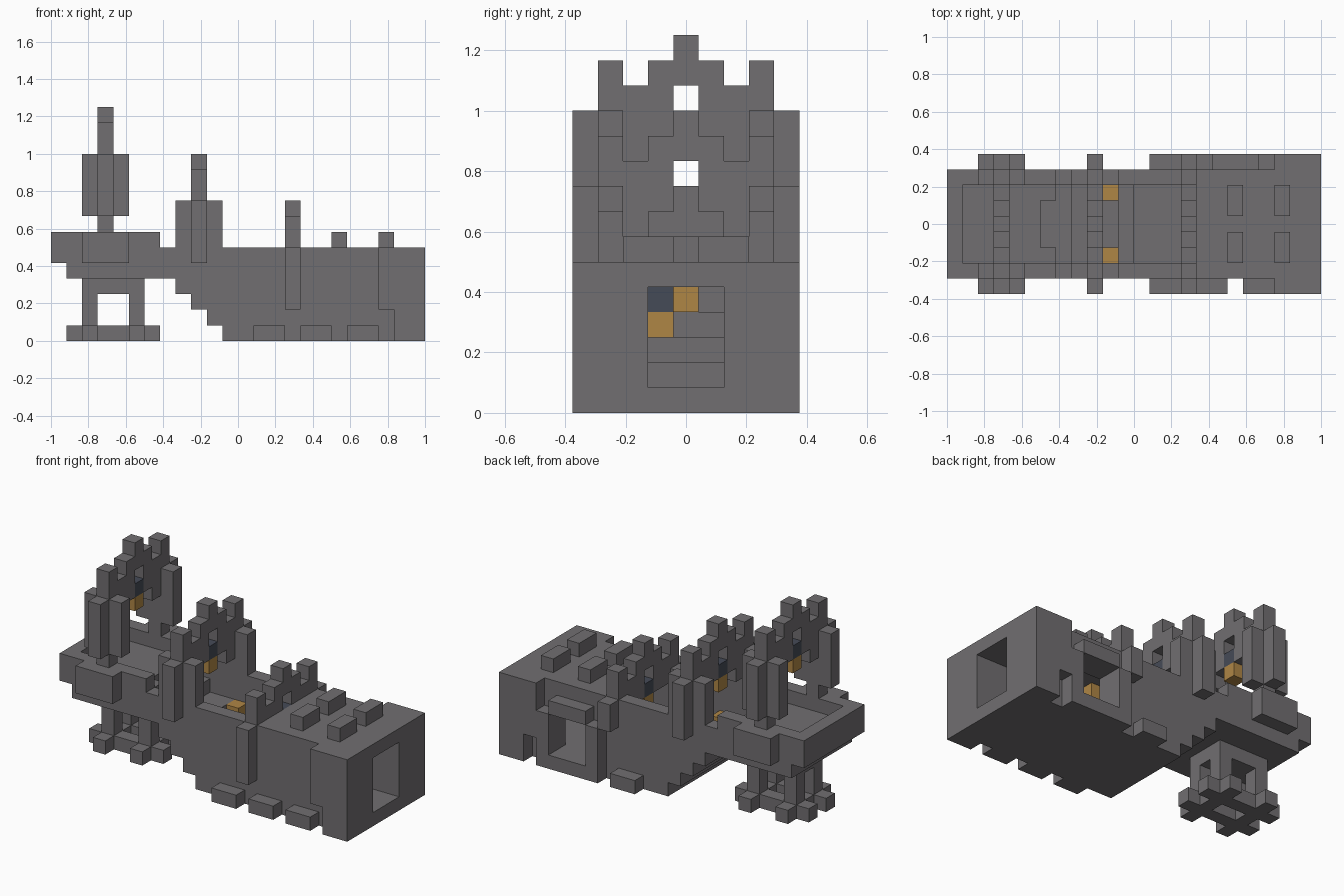
import bpy
import bmesh
from mathutils import Vector

cube = bpy.data.objects.get("Cube")
if cube:
    bpy.data.objects.remove(cube, do_unlink=True)

UNIT = 1 / 12
WIDTH = 9
ORIGIN = Vector((12, WIDTH / 2, 0))


def make_material(name, colour):
    material = bpy.data.materials.new(name)
    material.use_nodes = True
    material.diffuse_color = (*colour, 1)
    shader = next(n for n in material.node_tree.nodes if n.type == "BSDF_PRINCIPLED")
    shader.inputs["Base Color"].default_value = (*colour, 1)
    shader.inputs["Roughness"].default_value = 0.9
    return material


stone = make_material("grey stone", (0.165, 0.158, 0.165))
glow = make_material("amber glow", (0.43, 0.24, 0.06))
iron = make_material("dark iron", (0.06, 0.07, 0.095))

parts = {}


def box(x, y, z):
    """All grid cells between the given (start, end) pairs."""
    return {(i, j, k) for i in range(*x) for j in range(*y) for k in range(*z)}


def both_sides(cells):
    """Cells together with their mirror image across the length."""
    return cells | {(i, WIDTH - 1 - j, k) for i, j, k in cells}


def add_part(name, cells, material=stone):
    parts[name] = (cells, material)


def build_part(name, cells, material, occupied):
    """Skin the cells, leaving out faces hidden against neighbours."""
    bm = bmesh.new()
    for cell in sorted(cells):
        for axis in range(3):
            for side in (0, 1):
                step = [0, 0, 0]
                step[axis] = 2 * side - 1
                if tuple(c + s for c, s in zip(cell, step)) in occupied:
                    continue
                u, v = (axis + 1) % 3, (axis + 2) % 3
                corners = []
                for a, b in ((0, 0), (1, 0), (1, 1), (0, 1)):
                    p = Vector(cell)
                    p[axis] += side
                    p[u] += a
                    p[v] += b
                    corners.append(bm.verts.new((p - ORIGIN) * UNIT))
                bm.faces.new(corners if side else corners[::-1])
    bmesh.ops.remove_doubles(bm, verts=bm.verts, dist=UNIT / 100)
    bmesh.ops.dissolve_limit(bm, angle_limit=0.01, verts=bm.verts, edges=bm.edges)
    mesh = bpy.data.meshes.new(name)
    bm.to_mesh(mesh)
    bm.free()
    mesh.materials.append(material)
    bpy.context.collection.objects.link(bpy.data.objects.new(name, mesh))


full, hull, inner, middle = (0, 9), (1, 8), (2, 7), (3, 6)

# Main hall: stepped underside, open deck, hollow room
hall = box((7, 24), hull, (5, 6)) | box((7, 24), hull, (4, 5))
for level in range(4):
    hall |= box((11 - level, 24), hull, (level, level + 1))
hall -= box((12, 21), inner, (1, 5))
hall -= box((8, 16), inner, (4, 6)) | box((7, 8), inner, (5, 6))
for step in (1, 2):
    hall -= box((9 + step, 12), inner, (4 - step, 4))
hall -= box((17, 20), (7, 8), (1, 4))

# End block with a doorway and a notch at the foot
block = box((21, 24), full, (0, 6))
block -= both_sides(box((21, 22), (0, 1), (0, 2)))
hall -= box((21, 24), middle, (1, 5))
block -= hall | box((21, 24), middle, (1, 5))
add_part("main_hall", hall)
add_part("end_block", block)

# Roof studs
studs = set()
for x in (18, 21):
    studs |= both_sides(box((x, x + 1), (2, 4), (6, 7)))
add_part("roof_studs", studs)

# Footings along the walls
footings = both_sides(box((13, 15), (0, 1), (0, 1)))
for x in (16, 19):
    footings |= box((x, x + 2), (0, 1), (0, 1))
add_part("wall_footings", footings)

# Side porch
porch = box((16, 21), (8, 9), (0, 1)) | box((17, 20), (8, 9), (4, 5))
for x in (16, 20):
    porch |= box((x, x + 1), (8, 9), (0, 4))
add_part("side_porch", porch)

# Balcony: raised rim, side bays, tray beneath
balcony = box((0, 7), hull, (5, 7)) - box((1, 7), inner, (6, 7))
balcony -= box((6, 7), middle, (5, 6))
balcony |= both_sides(box((2, 5), (0, 1), (5, 7)))
add_part("balcony", balcony)
add_part("balcony_tray", box((1, 7), hull, (4, 5)))

# Pedestal on four legs over a crenellated foot
pedestal = box((2, 6), middle, (3, 4))
foot = box((2, 6), middle, (0, 1)) - box((3, 5), (4, 5), (0, 1))
for x in (2, 5):
    pedestal |= both_sides(box((x, x + 1), (3, 4), (1, 3)))
    foot |= both_sides(box((x, x + 1), (2, 3), (0, 1)))
for x in (1, 6):
    foot |= both_sides(box((x, x + 1), (3, 4), (0, 1)))
add_part("pedestal", pedestal)
add_part("pedestal_foot", foot)


# Spired arches, each with a hanging lantern
def add_arch(name, x, base):
    """Arch one cell thick; base is the underside of its crown."""
    across = (x, x + 1)
    arch = box(across, (1, 2), (base - 4, base + 3))
    arch |= box(across, (2, 3), (base - 1, base + 2))
    arch |= box(across, (3, 4), (base, base + 3))
    arch = both_sides(arch) | box(across, (4, 5), (base + 2, base + 4))
    if base == 5:
        arch = {c for c in arch if c[2] >= base} - hall
    add_part(name + "_arch", arch)
    add_part(name + "_lantern_cap", box(across, (4, 5), (base, base + 1)) - hall, iron)
    add_part(name + "_lantern", box(across, (4, 5), (base - 1, base)), glow)


add_arch("tall", 3, 11)
add_arch("middle", 9, 8)
add_arch("low", 15, 5)

# Buttresses beside the arches
tall = box((2, 5), (1, 2), (8, 12)) | box((3, 4), (0, 1), (8, 12))
add_part("tall_buttresses", both_sides(tall) - parts["tall_arch"][0])
mid = box((8, 11), (1, 2), (6, 9)) | box((9, 10), (0, 1), (5, 9))
add_part("middle_buttresses", both_sides(mid) - parts["middle_arch"][0])
low = box((15, 16), (0, 1), (2, 6)) | box((15, 16), (8, 9), (4, 6))
add_part("low_buttresses", low)

# Deck lamps and the lantern inside the room
add_part("deck_lamps", both_sides(box((10, 11), (2, 3), (3, 4))), glow)
add_part("room_lantern_cap", box((18, 19), (3, 4), (4, 5)), iron)
add_part("room_lantern", box((18, 19), (3, 4), (3, 4)), glow)

occupied = set().union(*(cells for cells, _ in parts.values()))
for name, (cells, material) in parts.items():
    build_part(name, cells, material, occupied)
